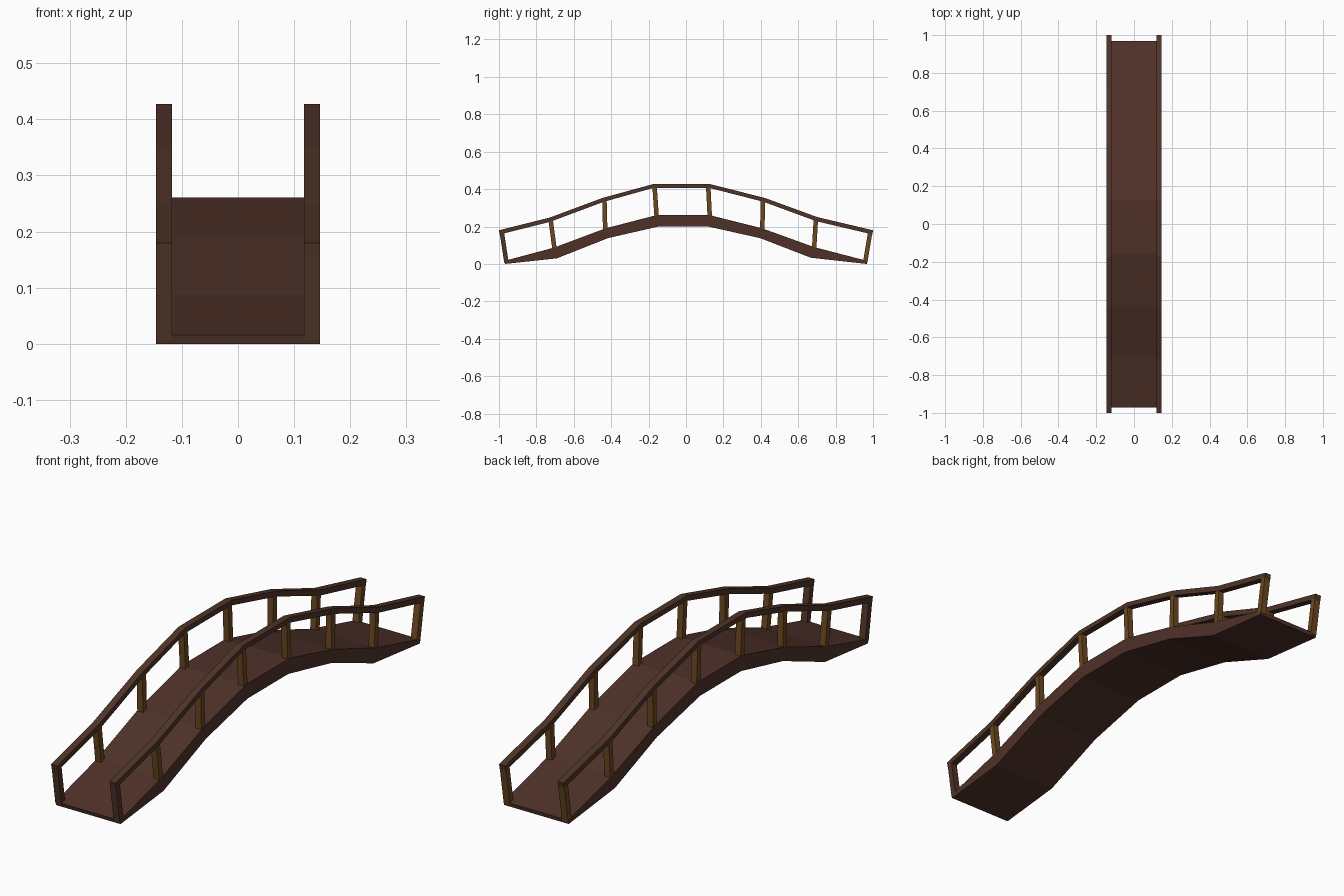
import bpy, bmesh

if "Cube" in bpy.data.objects:
    bpy.data.objects.remove(bpy.data.objects["Cube"])

def mat(name, rgb):
    m = bpy.data.materials.new(name)
    m.diffuse_color = (*rgb, 1)
    m.use_nodes = True
    m.node_tree.nodes["Principled BSDF"].inputs["Base Color"].default_value = m.diffuse_color
    return m

DECK = mat("dark_red_brown", (0.078, 0.031, 0.022))
RAIL = mat("dark_brown", (0.078, 0.034, 0.021))
POST = mat("golden_brown", (0.145, 0.064, 0.014))

def strip(name, lower, upper, x0, x1, m):
    """Extrude the band between two side-view (y, z) polylines from x0 to x1."""
    bm = bmesh.new()
    rings = [[bm.verts.new((x, y, z)) for x, (y, z) in
              ((x0, a), (x1, a), (x1, b), (x0, b))] for a, b in zip(lower, upper)]
    for r, s in zip(rings, rings[1:]):
        for i in range(4):
            j = (i + 1) % 4
            bm.faces.new((r[i], r[j], s[j], s[i]))
    bm.faces.new(rings[0])
    bm.faces.new(rings[-1])
    bmesh.ops.recalc_face_normals(bm, faces=bm.faces)
    me = bpy.data.meshes.new(name)
    bm.to_mesh(me)
    bm.free()
    me.materials.append(m)
    ob = bpy.data.objects.new(name, me)
    bpy.context.collection.objects.link(ob)
    return ob

# side-view profiles (y, z)
deck_low = [(-.968, 0), (-.69, .03), (-.417, .138), (-.147, .2),
            (.118, .2), (.396, .138), (.668, .033), (.967, 0)]
deck_top = [(-.972, .016), (-.703, .088), (-.432, .19), (-.157, .261),
            (.127, .261), (.408, .19), (.685, .09), (.97, .016)]
rail_top = [(-1, .18), (-.731, .247), (-.446, .353), (-.175, .427),
            (.127, .427), (.421, .353), (.703, .25), (1, .18)]
rail_low = [(-.996, .158), (-.727, .225), (-.44, .332), (-.172, .407),
            (.123, .407), (.415, .332), (.698, .228), (.996, .158)]

# walking deck
strip("deck", deck_low, deck_top, -.146, .146, DECK)

W = .024  # post thickness along the bridge
for side, x0, x1 in (("left", -.146, -.118), ("right", .118, .146)):
    # handrail
    strip(side + "_rail", rail_low, rail_top, x0, x1, RAIL)
    # posts, leaning with the arch; end posts sit flush with the ends
    for i, ((by, bz), (ty, tz)) in enumerate(zip(deck_top, rail_low)):
        first, last = i == 0, i == 7
        a = 0 if first else (-W if last else -W / 2)
        if not (first or last):
            ty += .004 if i < 4 else -.004
        inset = 0 if first or last else .001
        sink = .008
        strip(f"{side}_post_{i + 1}",
              [(by + a, bz - sink), (by + a + W, bz - sink)],
              [(ty + a, tz + .006), (ty + a + W, tz + .006)],
              x0 + inset, x1 - inset, RAIL if first else POST)
